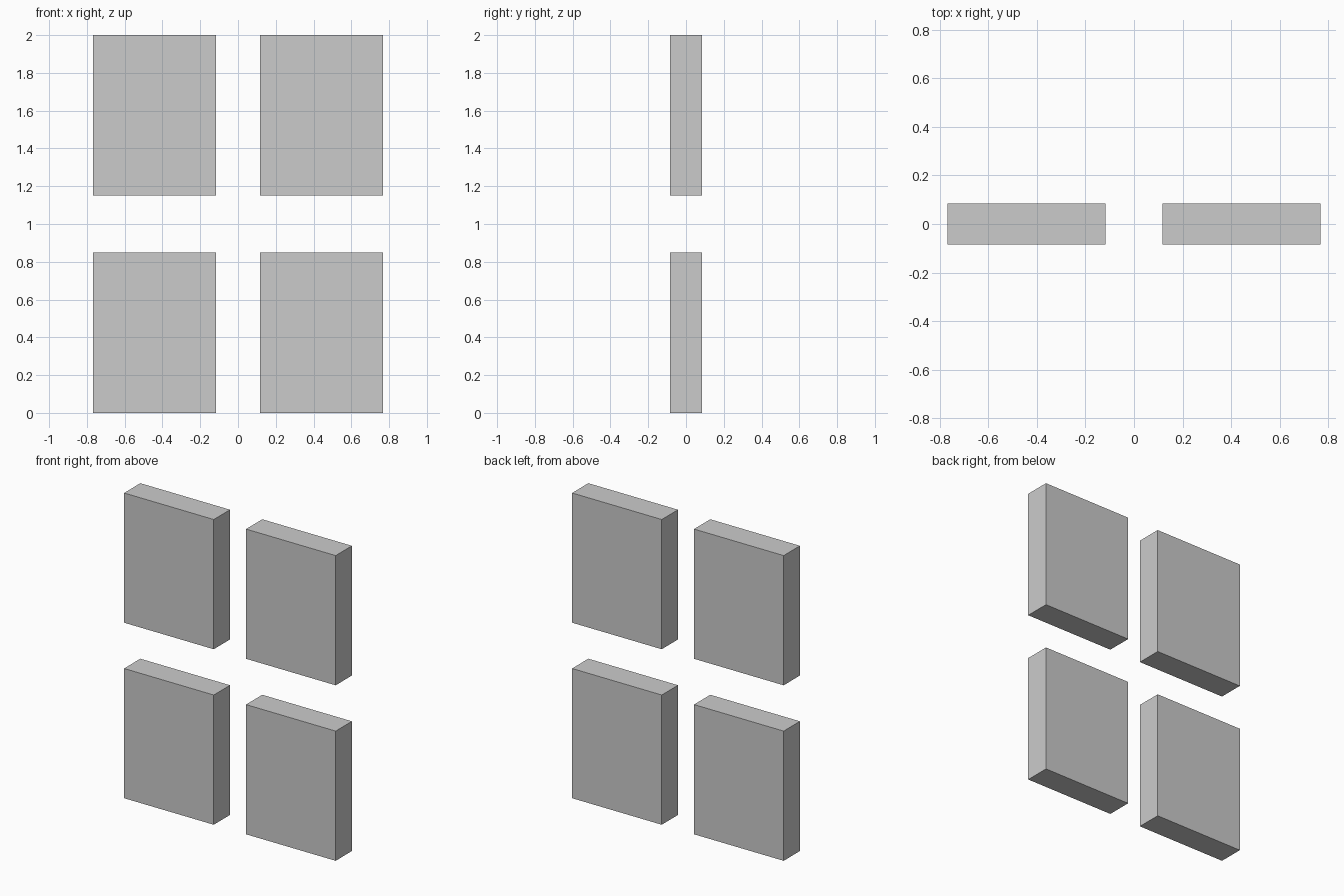
import bpy

if "Cube" in bpy.data.objects:
    bpy.data.objects.remove(bpy.data.objects["Cube"])

# Panel dimensions and the grid of panel centres
WIDTH, DEPTH, HEIGHT = 0.65, 0.168, 0.85
COLUMNS = {"left": -0.442, "right": 0.442}
ROWS = {"lower": HEIGHT / 2, "upper": 2 - HEIGHT / 2}


def add_panel(name, x, z):
    bpy.ops.mesh.primitive_cube_add(size=1, location=(x, 0, z))
    panel = bpy.context.object
    panel.name = name
    panel.scale = (WIDTH, DEPTH, HEIGHT)
    bpy.ops.object.transform_apply(location=False, rotation=False, scale=True)


# Four separate flat panels, two by two
for row, z in ROWS.items():
    for column, x in COLUMNS.items():
        add_panel(f"{row}_{column}_panel", x, z)
